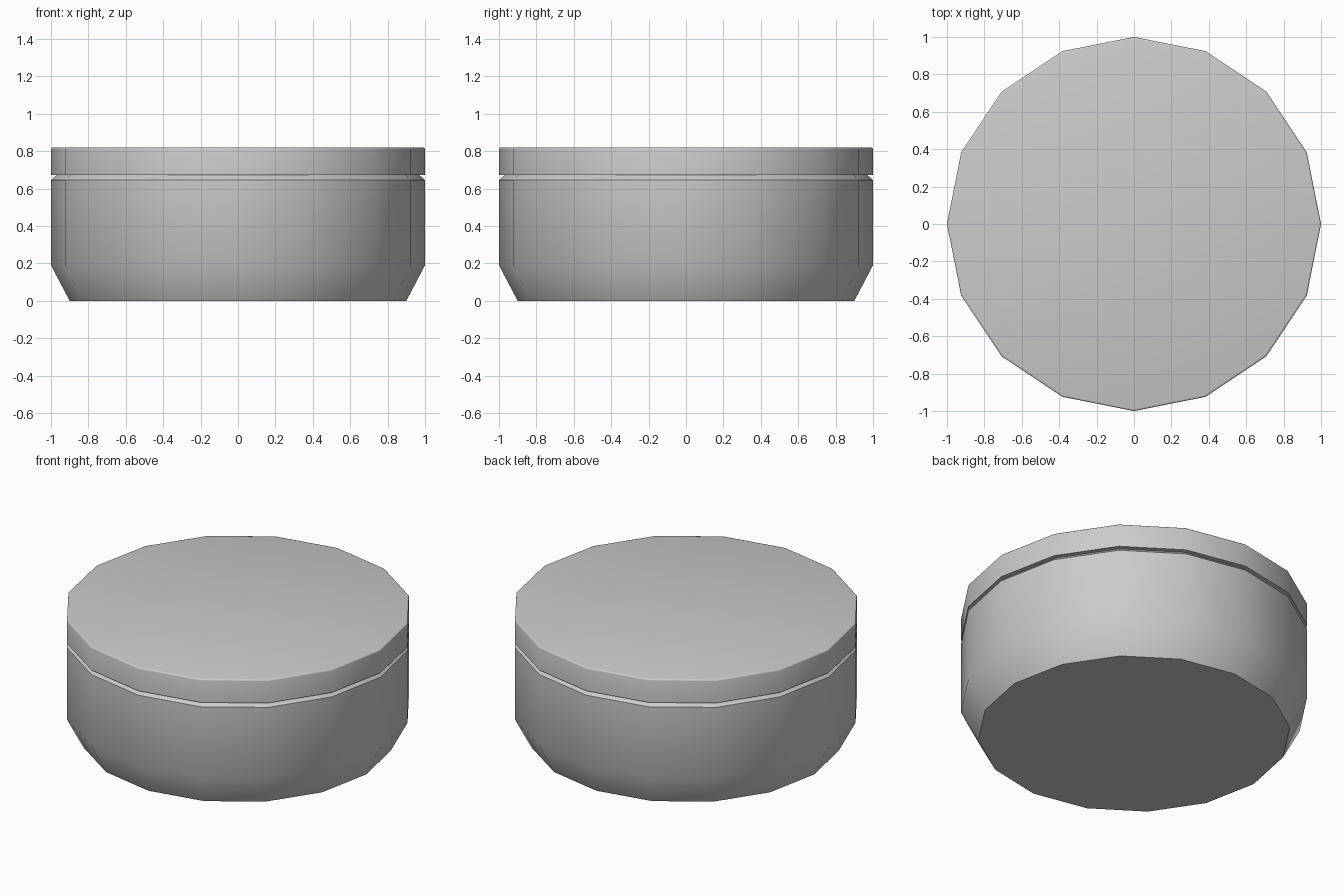
import bpy, bmesh, math

if "Cube" in bpy.data.objects:
    bpy.data.objects.remove(bpy.data.objects["Cube"])

SIDES = 16


def lathe(name, profile):
    """Closed solid of revolution from (radius, height) points, bottom to top."""
    bm = bmesh.new()
    rings = []
    for r, z in profile:
        rings.append([bm.verts.new((r * math.cos(2 * math.pi * i / SIDES),
                                    r * math.sin(2 * math.pi * i / SIDES), z))
                      for i in range(SIDES)])
    for low, high in zip(rings, rings[1:]):
        for i in range(SIDES):
            j = (i + 1) % SIDES
            bm.faces.new((low[i], low[j], high[j], high[i]))
    bm.faces.new(rings[0][::-1])
    bm.faces.new(rings[-1])
    mesh = bpy.data.meshes.new(name)
    bm.to_mesh(mesh)
    bm.free()
    obj = bpy.data.objects.new(name, mesh)
    bpy.context.collection.objects.link(obj)
    bpy.ops.object.select_all(action='DESELECT')
    obj.select_set(True)
    bpy.context.view_layer.objects.active = obj
    bpy.ops.object.shade_smooth_by_angle(angle=math.radians(35))
    return obj


# Tin body: tapered foot, straight wall, sloped shoulder under the lid
lathe("tin_body", [(0.90, 0.0), (1.0, 0.19), (1.0, 0.645), (0.97, 0.672)])

# Lid: flat underside, straight rim, finely rounded top edge
rim = [(0.99 + 0.01 * math.cos(math.radians(a)),
        0.81 + 0.01 * math.sin(math.radians(a))) for a in (0, 30, 60, 90)]
lathe("tin_lid", [(1.0, 0.672)] + rim)
